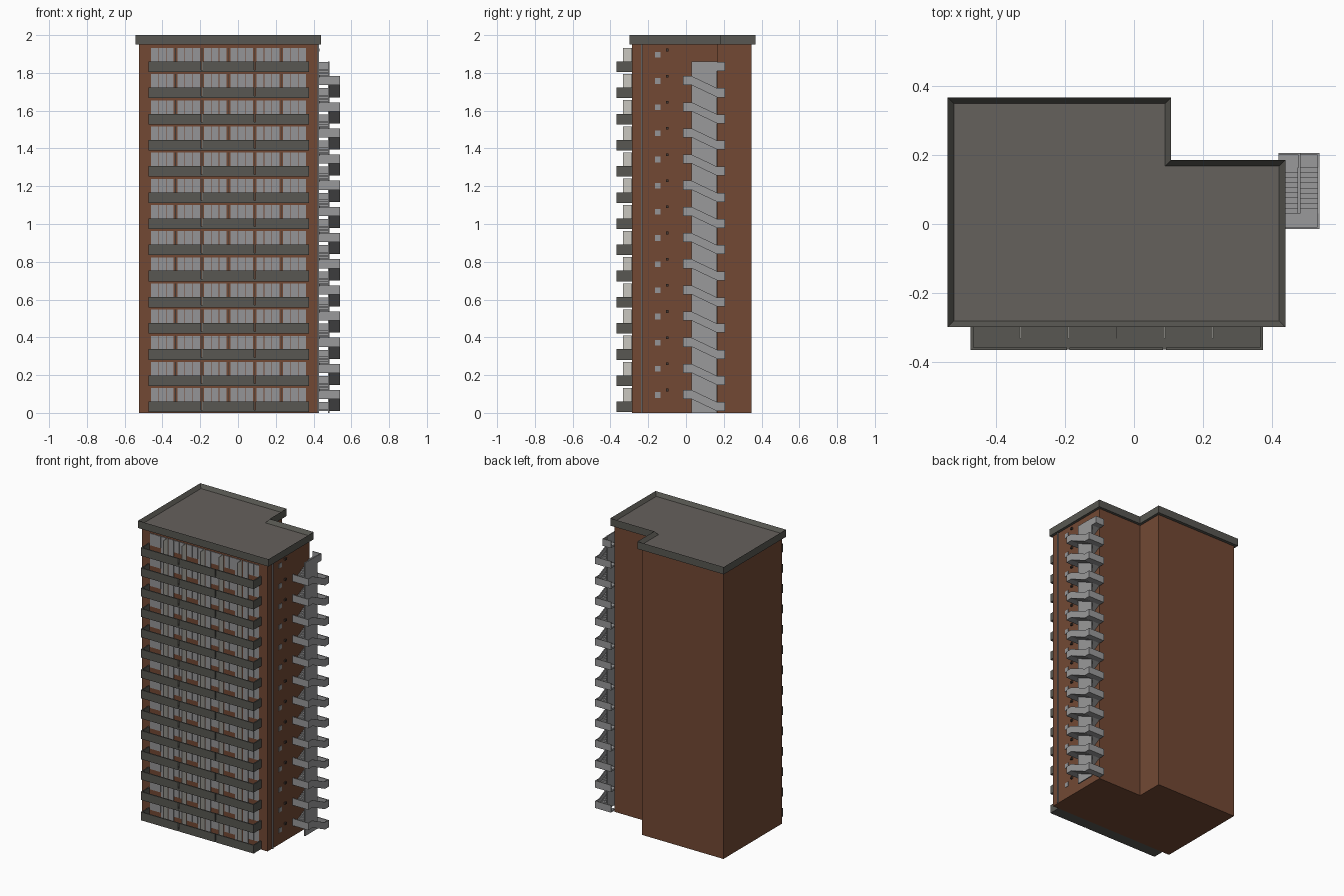
import bpy, bmesh

cube = bpy.data.objects.get("Cube")
if cube:
    bpy.data.objects.remove(cube, do_unlink=True)

FLOORS, PITCH = 14, 0.1385


def material(name, rgb):
    color = [(c / 255) ** 2.2 for c in rgb] + [1.0]
    m = bpy.data.materials.new(name)
    m.use_nodes = True
    m.diffuse_color = color
    bsdf = m.node_tree.nodes["Principled BSDF"]
    bsdf.inputs["Base Color"].default_value = color
    bsdf.inputs["Roughness"].default_value = 0.9
    return m


BRICK = material("brown brick", (114, 74, 55))
TRIM = material("dark concrete", (89, 88, 83))
ROOF = material("roof grey", (101, 97, 93))
GLASS = material("window grey", (148, 148, 150))
STAIR = material("stair concrete", (152, 152, 153))
SCREEN = material("pale screen", (200, 198, 190))
VENT = material("vent dark", (70, 58, 52))


class Part:
    """Collects boxes and prisms into one named object."""

    def __init__(self, name, *mats):
        self.name, self.mats, self.bm = name, mats, bmesh.new()

    def extrude(self, points, offset):
        face = self.bm.faces.new([self.bm.verts.new(p) for p in points])
        new = bmesh.ops.extrude_face_region(self.bm, geom=[face])["geom"]
        verts = [g for g in new if isinstance(g, bmesh.types.BMVert)]
        bmesh.ops.translate(self.bm, vec=offset, verts=verts)
        # the extruded source face is kept as the base cap
        if not face.is_valid or not any(f for f in self.bm.faces if set(f.verts) == set(face.verts)):
            self.bm.faces.new([v for v in face.verts])
        return next(g for g in new if isinstance(g, bmesh.types.BMFace))

    def plan(self, outline, z0, z1):
        return self.extrude([(x, y, z0) for x, y in outline], (0, 0, z1 - z0))

    def side(self, profile, x0, x1):
        return self.extrude([(x0, y, z) for y, z in profile], (x1 - x0, 0, 0))

    def box(self, x0, x1, y0, y1, z0, z1):
        return self.plan([(x0, y0), (x1, y0), (x1, y1), (x0, y1)], z0, z1)

    def finish(self):
        bmesh.ops.recalc_face_normals(self.bm, faces=self.bm.faces[:])
        mesh = bpy.data.meshes.new(self.name)
        self.bm.to_mesh(mesh)
        self.bm.free()
        for m in self.mats:
            mesh.materials.append(m)
        bpy.context.collection.objects.link(bpy.data.objects.new(self.name, mesh))


def l_shape(x0, x1, y0, y1, nx, ny):
    return [(x0, y0), (x1, y0), (x1, ny), (nx, ny), (nx, y1), (x0, y1)]


# Brick tower
tower = Part("tower_walls", BRICK)
tower.plan(l_shape(-0.525, 0.422, -0.285, 0.347, 0.09, 0.168), 0, 1.955)
tower.finish()

# Flat roof with a raised rim
roof = Part("roof", TRIM, ROOF)
top = roof.plan(l_shape(-0.542, 0.44, -0.30, 0.368, 0.108, 0.186), 1.95, 2.0)
bmesh.ops.recalc_face_normals(roof.bm, faces=roof.bm.faces[:])
bmesh.ops.inset_region(roof.bm, faces=[top], thickness=0.018, use_even_offset=True)
bmesh.ops.translate(roof.bm, vec=(0, 0, -0.025), verts=top.verts[:])
top.material_index = 1
roof.finish()

# Balconies: one floor slab, three front panels with narrow slits between
balcony = Part("balconies", TRIM)
screens = Part("balcony_screens", SCREEN)
windows = Part("front_windows", GLASS)
LEFT, RIGHT, BAY = -0.475, 0.375, 0.14
for k in range(FLOORS):
    z = k * PITCH
    balcony.box(LEFT, RIGHT, -0.365, -0.284, z + 0.004, z + 0.016)
    for a, b in ((LEFT, -0.195), (-0.187, 0.085), (0.093, RIGHT)):
        balcony.box(a, b, -0.367, -0.359, z + 0.004, z + 0.06)
    for x in (LEFT, RIGHT - 0.008):
        balcony.box(x, x + 0.008, -0.362, -0.284, z + 0.004, z + 0.06)
    # Screens between neighbouring bays
    for i in range(1, 6):
        x = LEFT + 0.004 + i * BAY
        screens.box(x - 0.002, x + 0.002, -0.333, -0.284, z + 0.014, z + 0.132)
    # A door and two window panes per bay, mirrored in alternate bays
    for i in range(6):
        mid = LEFT + 0.004 + (i + 0.5) * BAY
        s = 1 if i % 2 else -1
        for a, b, low in ((-0.06, -0.022, 0.016), (-0.019, 0.02, 0.05), (0.023, 0.06, 0.05)):
            xa, xb = sorted((mid + s * a, mid + s * b))
            windows.box(xa, xb, -0.289, -0.283, z + low, z + 0.131)
for p in (balcony, screens, windows):
    p.finish()

# Small side windows, vents and the downpipe
side_windows = Part("side_windows", GLASS)
vents = Part("side_vents", VENT)
for k in range(FLOORS):
    z = k * PITCH
    side_windows.box(0.42, 0.425, -0.165, -0.135, z + 0.08, z + 0.11)
    vents.box(0.42, 0.432, -0.106, -0.092, z + 0.114, z + 0.128)
side_windows.finish()
vents.finish()
pipe = Part("downpipe", GLASS)
pipe.box(0.42, 0.43, -0.239, -0.231, 0, 1.95)
pipe.finish()

# Outside staircase: spine wall, landings and two flights per floor
FRONT, Y0, Y1, BACK = -0.015, 0.03, 0.165, 0.207
INNER, SPINE, OUTER, WALL = 0.42, 0.48, 0.54, 0.006
stairs = Part("outside_staircase", STAIR)
stairs.box(SPINE - 0.004, SPINE + 0.004, Y0, Y1, 0, 1.86)


def flight(x0, x1, y_high, z_high, y_low, z_low, steps=9):
    dy, dz = (y_low - y_high) / steps, (z_low - z_high) / steps
    profile = [(y_high, z_high)]
    for i in range(steps):
        y, z = y_high + i * dy, z_high + i * dz
        profile += [(y + dy, z), (y + dy, z + dz)]
    profile += [(y_low, z_low - 0.012), (y_high, z_high - 0.012)]
    stairs.side(profile, x0, x1)


def landing(y0, y1, z, x_end, front):
    stairs.box(INNER, x_end, y0, y1, z, z + 0.012)
    stairs.box(x_end - WALL, x_end, y0, y1, z, z + 0.048)
    y = y0 if front else y1 - WALL
    stairs.box(INNER, x_end, y, y + WALL, z, z + 0.048)


for k in range(FLOORS):
    low = k * PITCH + 0.009
    mid, high = low + 0.064, low + PITCH
    last = k == FLOORS - 1
    landing(Y1, BACK, low, SPINE + 0.004 if last else OUTER, False)
    if last:
        break
    landing(FRONT, Y0, mid, OUTER, True)
    flight(SPINE, OUTER, Y0, mid + 0.012, Y1, low + 0.012)
    flight(INNER, SPINE, Y1, high + 0.012, Y0, mid + 0.012)
    stairs.side([(Y0, mid), (Y1, low), (Y1, low + 0.048), (Y0, mid + 0.048)],
                OUTER - WALL, OUTER)
stairs.finish()
